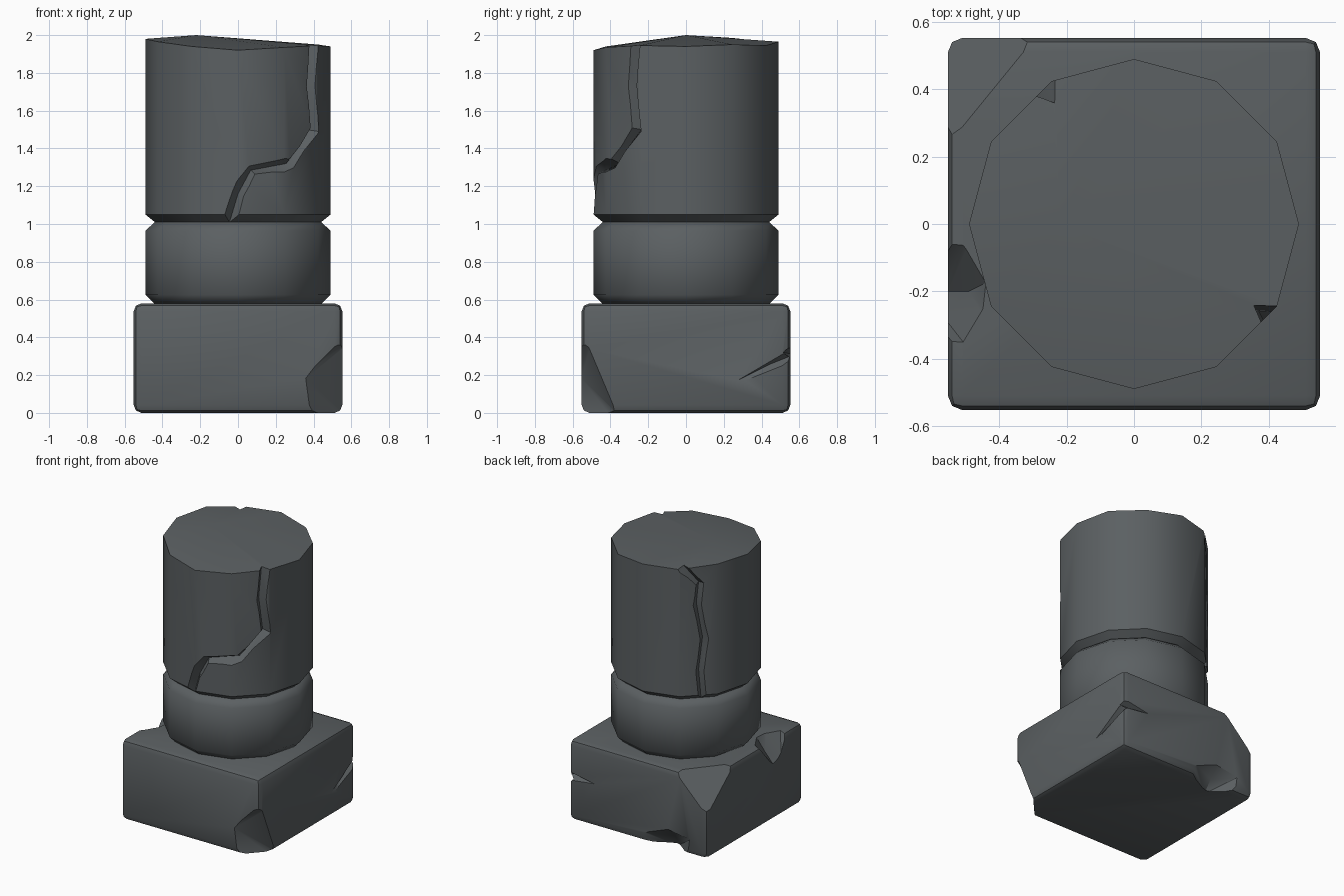
import bpy, bmesh, math
from mathutils import Vector

if "Cube" in bpy.data.objects:
    bpy.data.objects.remove(bpy.data.objects["Cube"])

stone = bpy.data.materials.new("dark_grey_stone")
stone.diffuse_color = (0.105, 0.117, 0.123, 1)
stone.use_nodes = True
stone.node_tree.nodes["Principled BSDF"].inputs["Base Color"].default_value = stone.diffuse_color


def make(name, bm):
    bmesh.ops.recalc_face_normals(bm, faces=bm.faces[:])
    me = bpy.data.meshes.new(name)
    bm.to_mesh(me)
    bm.free()
    ob = bpy.data.objects.new(name, me)
    bpy.context.collection.objects.link(ob)
    me.materials.append(stone)
    return ob


def activate(ob):
    bpy.ops.object.select_all(action='DESELECT')
    ob.select_set(True)
    bpy.context.view_layer.objects.active = ob


def cut(ob, cutter):
    m = ob.modifiers.new("cut", 'BOOLEAN')
    m.operation, m.solver, m.object = 'DIFFERENCE', 'EXACT', cutter
    activate(ob)
    bpy.ops.object.modifier_apply(modifier=m.name)
    bpy.data.objects.remove(cutter)


def chip(points):
    # convex chunk used to knock a piece off
    bm = bmesh.new()
    for p in points:
        bm.verts.new(p)
    r = bmesh.ops.convex_hull(bm, input=bm.verts[:])
    loose = [v for v in bm.verts if not v.link_faces]
    bmesh.ops.delete(bm, geom=loose, context='VERTS')
    return make("chip_cutter", bm)


def crack(path, half=0.055, r_out=0.53, r_in=0.43):
    # V-shaped groove following an (angle, height) path round the shaft
    R = 0.48
    pts = [Vector((R * math.radians(a), z)) for a, z in path]
    bm = bmesh.new()
    rings = []
    for i, p in enumerate(pts):
        d1 = (p - pts[max(i - 1, 0)]).normalized() if i else Vector((0, 0))
        d2 = (pts[i + 1] - p).normalized() if i < len(pts) - 1 else Vector((0, 0))
        d = (d1 + d2).normalized()
        n = Vector((-d.y, d.x)) * half
        ring = []
        for q, r in ((p + n, r_out), (p, r_in), (p - n, r_out)):
            a = q.x / R
            ring.append(bm.verts.new((r * math.cos(a), r * math.sin(a), q.y)))
        rings.append(ring)
    for a, b in zip(rings, rings[1:]):
        for k in range(3):
            bm.faces.new((a[k], a[(k + 1) % 3], b[(k + 1) % 3], b[k]))
    bm.faces.new(rings[0])
    bm.faces.new(rings[-1][::-1])
    bmesh.ops.triangulate(bm, faces=bm.faces[:])
    return make("crack_cutter", bm)


def drum(name, profile, tops=None, peak=None):
    # 12-sided drum; optional uneven broken top
    bm = bmesh.new()
    rings = []
    for j, (r, z) in enumerate(profile):
        ring = []
        for i in range(12):
            a = math.radians(30 * i)
            zz = tops[i] if tops and j == len(profile) - 1 else z
            ring.append(bm.verts.new((r * math.cos(a), r * math.sin(a), zz)))
        rings.append(ring)
    for a, b in zip(rings, rings[1:]):
        for i in range(12):
            k = (i + 1) % 12
            bm.faces.new((a[i], a[k], b[k], b[i]))
    bm.faces.new(rings[0][::-1])
    if peak:
        c = bm.verts.new(peak)
        for i in range(12):
            bm.faces.new((rings[-1][i], rings[-1][(i + 1) % 12], c))
    else:
        bm.faces.new(rings[-1])
    return make(name, bm)


def finish(ob, angle):
    activate(ob)
    bpy.ops.object.shade_smooth_by_angle(angle=math.radians(angle))


# square plinth with bevelled edges
bm = bmesh.new()
bmesh.ops.create_cube(bm, size=1)
for v in bm.verts:
    v.co = (v.co.x * 1.105, v.co.y * 1.105, (v.co.z + 0.5) * 0.58)
bmesh.ops.bevel(bm, geom=bm.edges[:], offset=0.042, segments=2, profile=0.5, affect='EDGES')
base = make("plinth", bm)

chips = [
    # front right bottom corner
    [(0.34, -0.57, 0.20), (0.37, -0.57, -0.02), (0.57, -0.35, -0.02), (0.57, -0.51, 0.36),
     (0.50, -0.57, 0.36), (0.57, -0.57, 0.37), (0.57, -0.57, -0.02), (0.46, -0.47, 0.12)],
    # back left top corner
    [(-0.57, 0.19, 0.60), (-0.26, 0.57, 0.60), (-0.57, 0.57, 0.29), (-0.9, 0.9, 0.9)],
    # scoop on left top edge
    [(-0.57, -0.37, 0.60), (-0.57, -0.02, 0.60), (-0.50, -0.05, 0.60), (-0.43, -0.17, 0.60),
     (-0.44, -0.26, 0.60), (-0.50, -0.36, 0.60), (-0.57, -0.20, 0.39), (-0.57, -0.27, 0.41),
     (-0.49, -0.2, 0.48)],
    # notch on back bottom edge
    [(0.02, 0.57, -0.02), (-0.03, 0.57, 0.08), (-0.24, 0.57, 0.16), (-0.44, 0.57, 0.13),
     (-0.42, 0.57, -0.02), (-0.24, 0.43, -0.02), (-0.25, 0.48, 0.07)],
    # gouges meeting at back right corner
    [(0.57, 0.19, 0.13), (0.57, 0.25, 0.13), (0.57, 0.60, 0.37), (0.57, 0.60, 0.27),
     (0.515, 0.45, 0.26), (0.515, 0.60, 0.32)],
    [(0.27, 0.57, 0.31), (0.60, 0.57, 0.37), (0.60, 0.57, 0.27), (0.50, 0.515, 0.32),
     (0.60, 0.515, 0.32)],
]
for pts in chips:
    cut(base, chip(pts))
finish(base, 32)

# lower drum
lower = drum("lower_drum", [(0.44, 0.575), (0.49, 0.625), (0.49, 0.965), (0.44, 1.01)])
finish(lower, 60)

# upper shaft with broken top
tops = [1.94, 1.95, 1.945, 1.965, 1.965, 1.985, 1.98, 1.965, 1.94, 1.92, 1.935, 1.945]
shaft = drum("broken_shaft", [(0.44, 1.01), (0.49, 1.05), (0.49, 1.95)], tops, (-0.22, 0, 2.0))
front = [(0.40, 2.1), (0.397, 1.94), (0.385, 1.73), (0.402, 1.50), (0.285, 1.32),
         (0.075, 1.285), (0.0, 1.16), (-0.06, 0.98)]
front_path = [(-math.degrees(math.acos(x / 0.48)), z) for x, z in front]
back_path = [(118, 2.05), (124, 1.96), (136, 1.85), (134, 1.70), (139.5, 1.45),
             (136, 1.22), (138.5, 0.98)]
cut(shaft, crack(front_path))
cut(shaft, crack(back_path))
finish(shaft, 35)
